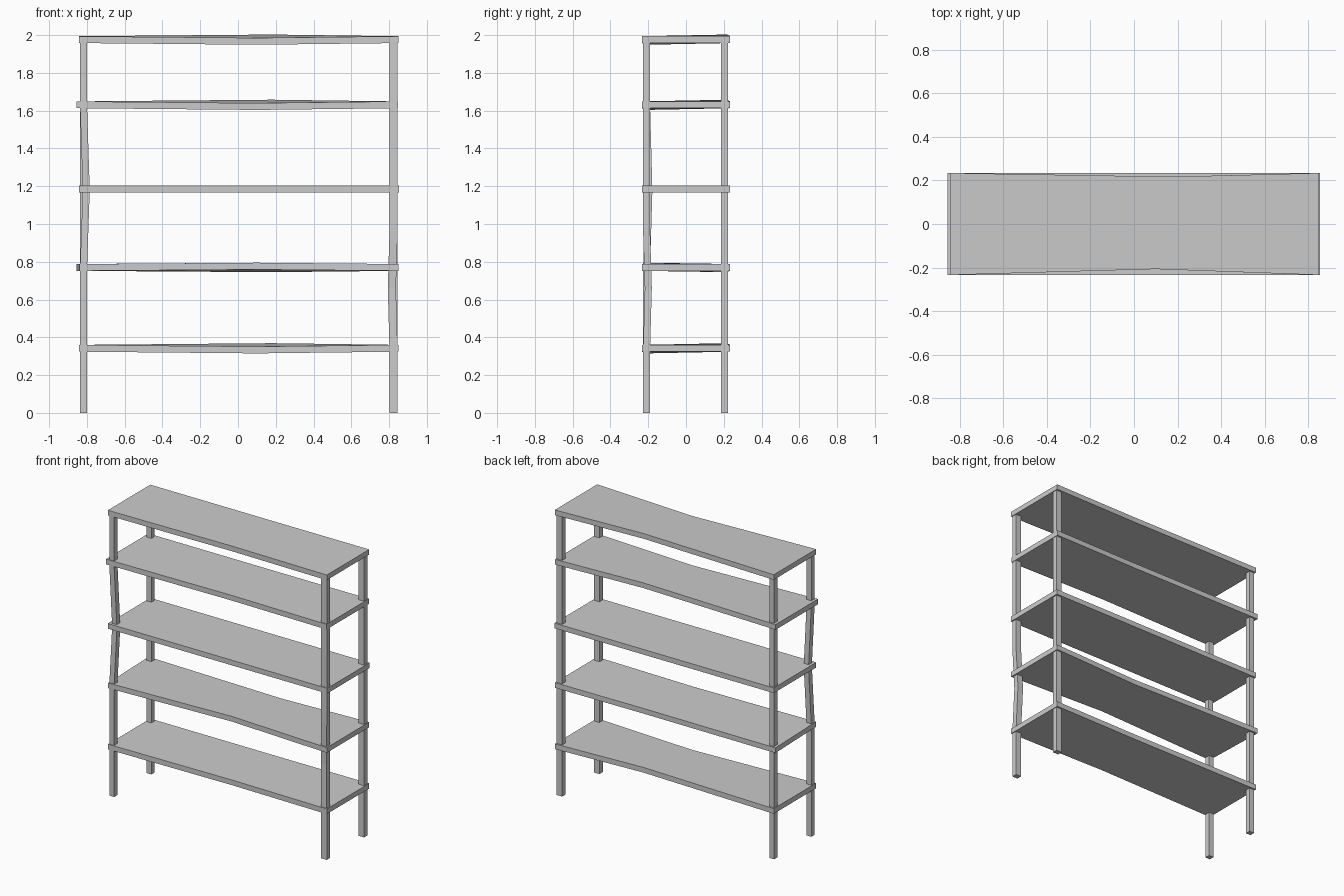
import bpy, bmesh

if "Cube" in bpy.data.objects:
    bpy.data.objects.remove(bpy.data.objects["Cube"])


def loft(name, sections):
    """Closed solid through a row of four-cornered sections."""
    bm = bmesh.new()
    rings = [[bm.verts.new(p) for p in s] for s in sections]
    for a, b in zip(rings, rings[1:]):
        for i in range(4):
            j = (i + 1) % 4
            bm.faces.new((a[i], a[j], b[j], b[i]))
    bm.faces.new(rings[0][::-1])
    bm.faces.new(rings[-1])
    bmesh.ops.recalc_face_normals(bm, faces=bm.faces)
    mesh = bpy.data.meshes.new(name)
    bm.to_mesh(mesh)
    bm.free()
    obj = bpy.data.objects.new(name, mesh)
    bpy.context.collection.objects.link(obj)
    return obj


T = 0.036   # board thickness
D = 0.234   # half depth of a board


def board(name, z, left_front, left_back, right, tilt):
    """Board with an optional warped section near the middle."""
    def section(xf, xb, yf, yb, df, db):
        return [(xf, yf, z + df), (xb, yb, z + db),
                (xb, yb, z + T + db), (xf, yf, z + T + df)]
    rows = [section(left_front, left_back, -D, D, 0, 0)]
    if tilt:
        rows.append(section(0.1, 0.18, -0.207, 0.217, -tilt, tilt))
    rows.append(section(right, right, -D, D, 0, 0))
    return loft(name, rows)


def post(name, x0, x1, y0, y1, bend=()):
    """Upright post; bend lists (z, dx, dy) kinks along its height."""
    path = [(0, 0, 0), *bend, (1.965, 0, 0)]
    return loft(name, [[(x0 + dx, y0 + dy, z), (x1 + dx, y0 + dy, z),
                        (x1 + dx, y1 + dy, z), (x0 + dx, y1 + dy, z)]
                       for z, dx, dy in path])


# Shelf boards, bottom to top
board("shelf_bottom", 0.324, -0.842, -0.842, 0.85, 0.009)
board("shelf_second", 0.752, -0.84, -0.855, 0.85, -0.007)
board("shelf_middle", 1.167, -0.842, -0.842, 0.853, 0)
board("shelf_fourth", 1.613, -0.856, -0.856, 0.848, 0.009)
board("shelf_top", 1.958, -0.842, -0.842, 0.85, 0.009)

# Corner posts, the front pair slightly kinked
left, right = (-0.836, -0.799), (0.802, 0.845)
front, back = (-0.227, -0.19), (0.185, 0.222)
post("front_left_post", *left, *front,
     [(0.77, 0, 0), (1.18, 0.014, 0.012), (1.62, 0, 0)])
post("front_right_post", *right, *front,
     [(0.34, 0, 0), (0.66, -0.009, 0.009), (0.96, 0, 0)])
post("back_left_post", *left, *back)
post("back_right_post", *right, *back)
